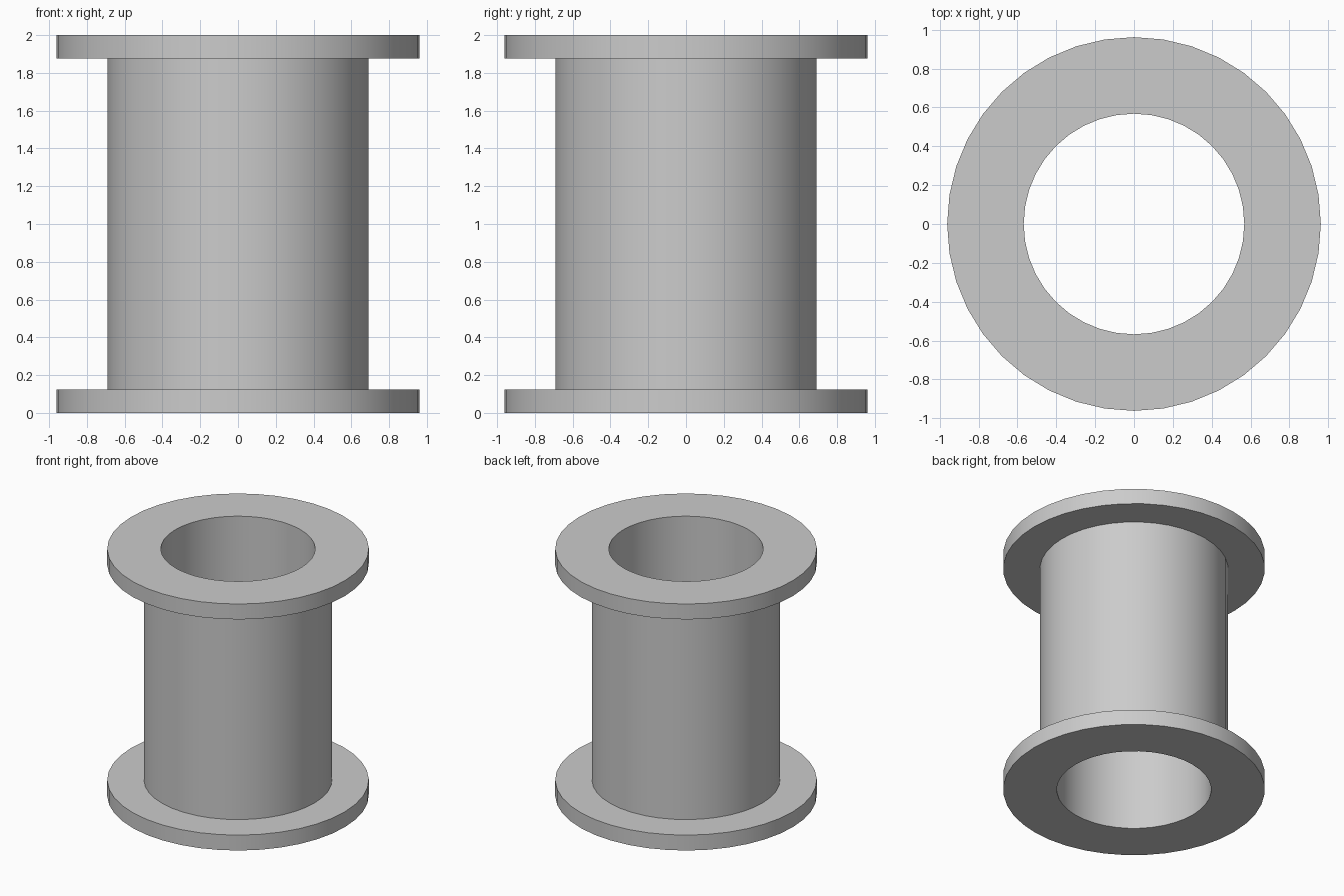
import bpy
import bmesh
import math

SIDES = 40
HEIGHT = 2.0
FLANGE_THICKNESS = 0.125
FLANGE_RADIUS, BARREL_RADIUS, BORE_RADIUS = 0.962, 0.692, 0.568

default_cube = bpy.data.objects.get("Cube")
if default_cube:
    bpy.data.objects.remove(default_cube, do_unlink=True)

# Single plain grey
grey = bpy.data.materials.new("light grey")
grey.use_nodes = True
colour = (0.6, 0.6, 0.6, 1)
grey.diffuse_color = colour
grey.node_tree.nodes["Principled BSDF"].inputs["Base Color"].default_value = colour


def lathe(name, profile):
    """Turn a closed (radius, height) profile around the z axis."""
    bm = bmesh.new()
    rings = []
    for i in range(SIDES):
        a = math.tau * i / SIDES
        rings.append([bm.verts.new((r * math.cos(a), r * math.sin(a), z)) for r, z in profile])
    count = len(profile)
    for i in range(SIDES):
        here, after = rings[i], rings[(i + 1) % SIDES]
        for j in range(count):
            k = (j + 1) % count
            bm.faces.new((here[j], after[j], after[k], here[k]))
    bmesh.ops.recalc_face_normals(bm, faces=bm.faces)
    mesh = bpy.data.meshes.new(name)
    bm.to_mesh(mesh)
    bm.free()
    mesh.materials.append(grey)
    obj = bpy.data.objects.new(name, mesh)
    bpy.context.collection.objects.link(obj)
    bpy.ops.object.select_all(action="DESELECT")
    obj.select_set(True)
    bpy.context.view_layer.objects.active = obj
    bpy.ops.object.shade_smooth_by_angle(angle=math.radians(30))
    return obj


# Flanged sleeve: open bore, straight barrel, a flat flange at each end
low, high = FLANGE_THICKNESS, HEIGHT - FLANGE_THICKNESS
lathe("flanged_spool", [
    (BORE_RADIUS, 0), (FLANGE_RADIUS, 0), (FLANGE_RADIUS, low), (BARREL_RADIUS, low),
    (BARREL_RADIUS, high), (FLANGE_RADIUS, high), (FLANGE_RADIUS, HEIGHT), (BORE_RADIUS, HEIGHT),
])
